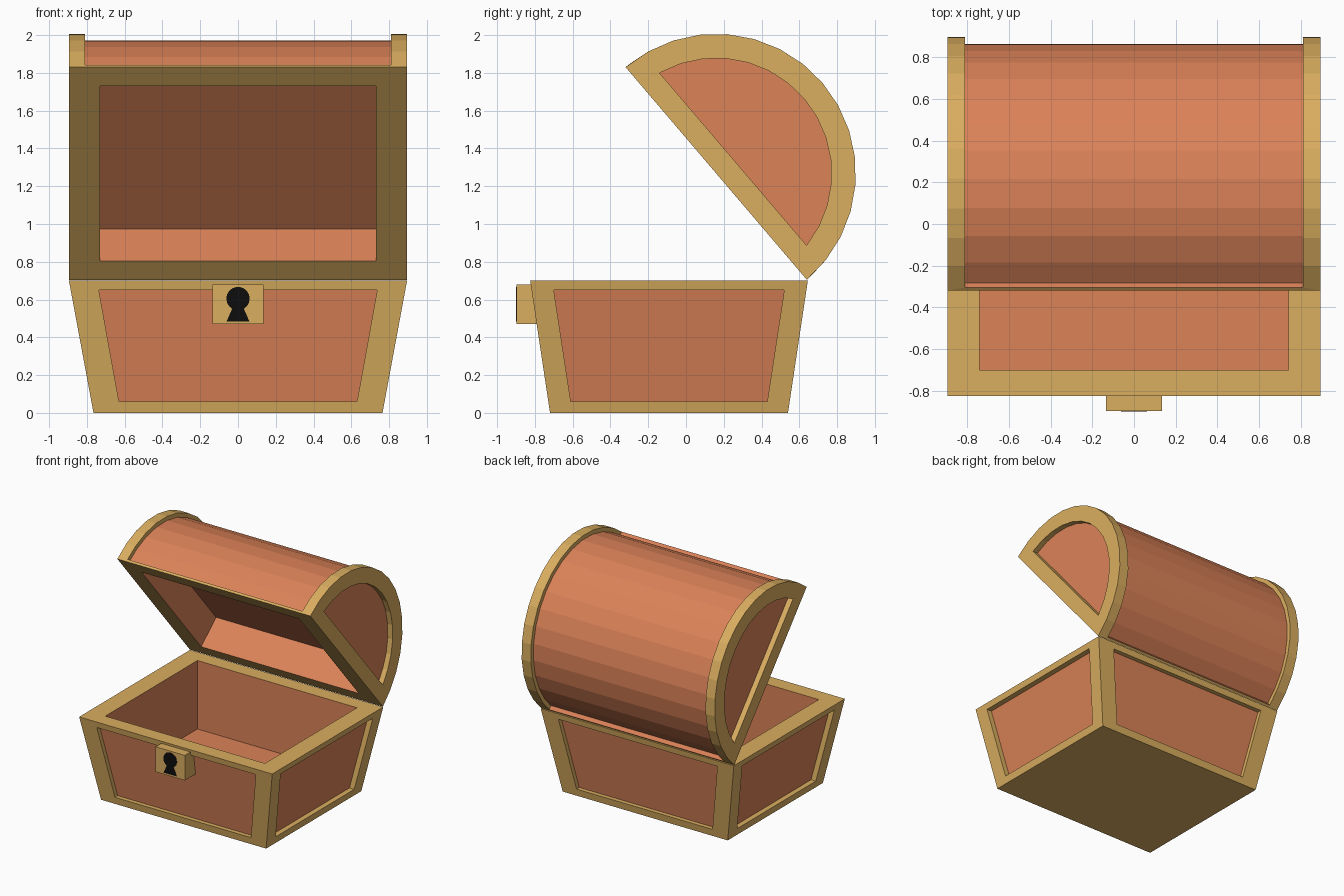
import bpy, bmesh
from math import sin, cos, pi, asin, radians

if "Cube" in bpy.data.objects:
    bpy.data.objects.remove(bpy.data.objects["Cube"])


def material(name, rgb):
    m = bpy.data.materials.new(name)
    m.diffuse_color = (*rgb, 1)
    m.use_nodes = True
    m.node_tree.nodes["Principled BSDF"].inputs["Base Color"].default_value = m.diffuse_color
    return m


GOLD, ORANGE, BLACK = 0, 1, 2
MATS = [material("gold_trim", (0.70, 0.42, 0.115)),
        material("orange_panel", (0.71, 0.225, 0.097)),
        material("black_hole", (0.004, 0.004, 0.004))]


def face(bm, pts, mat):
    bm.faces.new([bm.verts.new(p) for p in pts]).material_index = mat


def bridge(bm, a, b, mat, closed=True):
    n = len(a)
    for i in range(n if closed else n - 1):
        j = (i + 1) % n
        face(bm, [a[i], a[j], b[j], b[i]], mat)


def finish(bm, name, loc=(0, 0, 0), rot_x=0):
    bmesh.ops.remove_doubles(bm, verts=bm.verts, dist=0.0005)
    bmesh.ops.recalc_face_normals(bm, faces=bm.faces)
    me = bpy.data.meshes.new(name)
    bm.to_mesh(me)
    bm.free()
    for m in MATS:
        me.materials.append(m)
    ob = bpy.data.objects.new(name, me)
    bpy.context.collection.objects.link(ob)
    ob.location = loc
    ob.rotation_euler.x = rot_x
    return ob


def rect(hx, hy, z):
    return [(-hx, -hy, z), (hx, -hy, z), (hx, hy, z), (-hx, hy, z)]


# --- Chest base: tapered box, recessed side panels, hollow inside ---
H = 0.70
BX, BY, TX, TY = 0.765, 0.63, 0.895, 0.735     # half sizes at bottom and top
bm = bmesh.new()
face(bm, rect(BX, BY, 0), GOLD)
opening, floor = rect(0.74, 0.61, H), rect(0.74, 0.61, 0.126)
bridge(bm, rect(TX, TY, H), opening, GOLD)
bridge(bm, opening, floor, ORANGE)
face(bm, floor, ORANGE)


def side(sign, along_x):
    b, t = ((BX, BY), (TX, TY)) if along_x else ((BY, BX), (TY, TX))
    in_b, in_t = (0.63, 0.737) if along_x else (0.52, 0.61)
    depth = 0.036 if along_x else 0.044

    def quad(wb, wt, zb, zt, push):
        pts = []
        for w, z in ((-wb, zb), (wb, zb), (wt, zt), (-wt, zt)):
            out = sign * (b[1] + (t[1] - b[1]) * z / H - push)
            pts.append((w, out, z) if along_x else (out, w, z))
        return pts

    outer = quad(b[0], t[0], 0, H, 0)
    inner = quad(in_b, in_t, 0.06, 0.65, 0)
    panel = quad(in_b, in_t, 0.06, 0.65, depth)
    bridge(bm, outer, inner, GOLD)
    bridge(bm, inner, panel, GOLD)
    face(bm, panel, ORANGE)


for s in (-1, 1):
    side(s, True)
    side(s, False)
finish(bm, "chest_base", (0, -0.09, 0))

# --- Lid: half barrel with raised end rims, modelled closed then swung open ---
R, RB, W, WB = 0.7395, 0.705, 0.895, 0.81
SEG, LEDGE = 16, 0.02


def arc(x, r, low):
    a0 = asin(low / r)
    angles = [min(max(k * pi / SEG, a0), pi - a0) for k in range(SEG + 1)]
    return [(x, r * cos(a), r * sin(a)) for a in angles]


bm = bmesh.new()
strips = []
for s in (-1, 1):
    outer = arc(s * W, R, 0)
    inner = arc(s * W, 0.611, 0.117)
    panel = arc(s * (W - 0.045), 0.611, 0.117)
    rim, barrel = arc(s * WB, R, LEDGE), arc(s * WB, RB, LEDGE)
    bridge(bm, outer, inner, GOLD)
    bridge(bm, inner, panel, GOLD)
    face(bm, panel, ORANGE)
    bridge(bm, outer, rim, GOLD, False)
    bridge(bm, rim, barrel, GOLD, False)
    strips.append((outer, rim, barrel))
(oa, ra, ba), (ob_, rb, bb) = strips
bridge(bm, ba, bb, ORANGE, False)
for e in (0, -1):                               # long edge strips and ledges
    face(bm, [oa[e], ra[e], rb[e], ob_[e]], GOLD)
    face(bm, [ra[e], ba[e], bb[e], rb[e]], ORANGE)
mouth, hollow = rect(0.73, 0.608, 0), rect(0.73, 0.608, 0.262)
bridge(bm, rect(W, R, 0), mouth, GOLD)
bridge(bm, mouth, hollow, ORANGE)
face(bm, hollow, ORANGE)
finish(bm, "chest_lid", (0, 0.16, 1.2675), radians(-49.55))


# --- Lock plate and keyhole: front profiles extruded along y ---
def extrude_profile(name, prof, y0, y1, mat):
    bm = bmesh.new()
    a, b = ([(x, y, z) for x, z in prof] for y in (y0, y1))
    face(bm, a, mat)
    face(bm, b, mat)
    bridge(bm, a, b, mat)
    finish(bm, name)


extrude_profile("lock_plate", [(-0.135, 0.47), (0.135, 0.47), (0.135, 0.68), (-0.135, 0.68)],
                -0.897, -0.735, GOLD)
hole = [(0.062 * cos(radians(a)), 0.605 + 0.062 * sin(radians(a))) for a in range(-60, 241, 20)]
extrude_profile("keyhole", hole + [(-0.06, 0.485), (0.06, 0.485)], -0.90, -0.89, BLACK)
